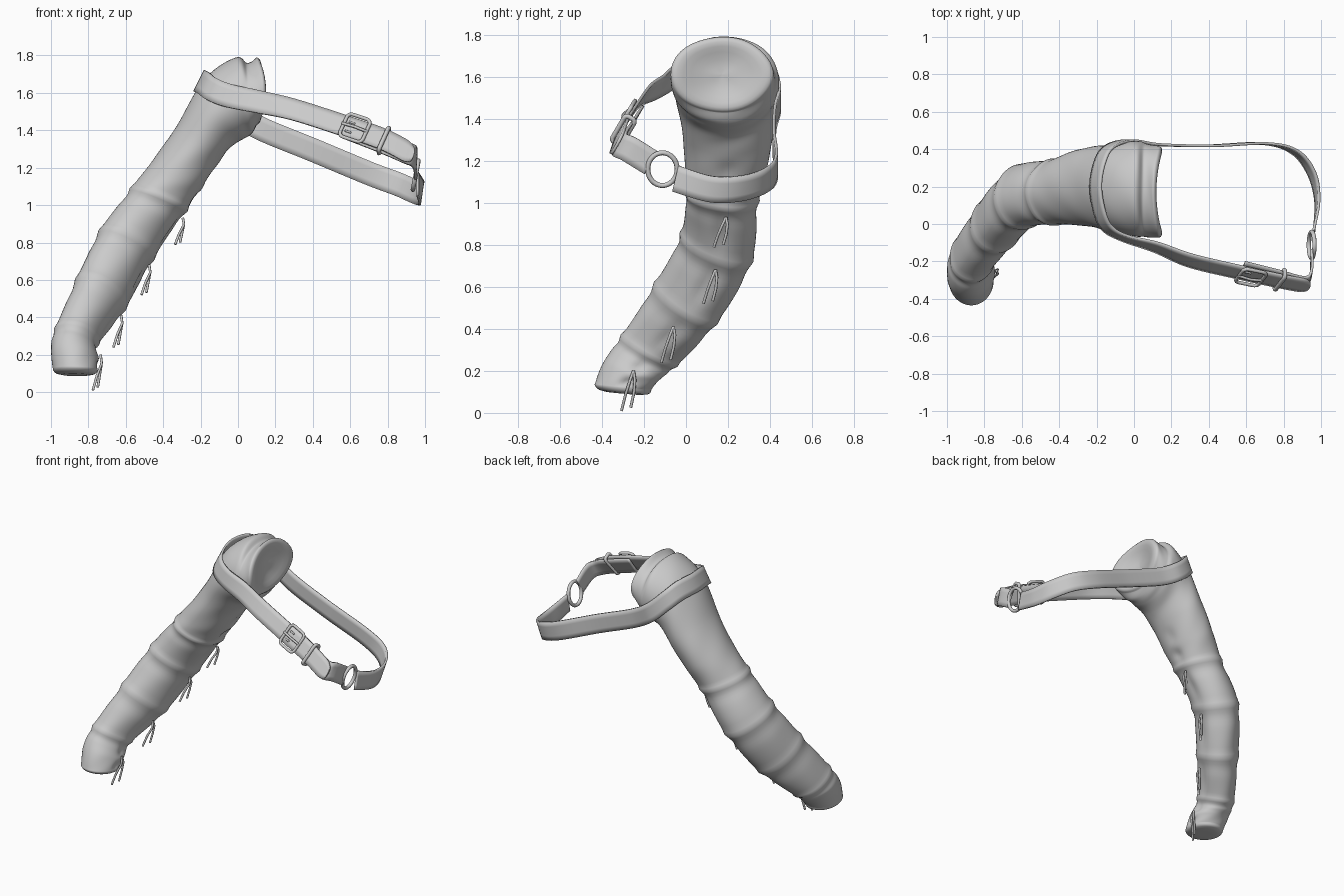
import bpy, bmesh
from math import sin, cos, pi, exp
from mathutils import Vector

if "Cube" in bpy.data.objects:
    bpy.data.objects.remove(bpy.data.objects["Cube"])


def spline(keys, per):
    """Catmull-Rom samples through rows of any length."""
    k = [Vector(r) for r in keys]
    out = []
    for i in range(len(k) - 1):
        a, b, c, d = k[max(i - 1, 0)], k[i], k[i + 1], k[min(i + 2, len(k) - 1)]
        for j in range(per):
            t = j / per
            out.append((b * 2 + (c - a) * t + (a * 2 - b * 5 + c * 4 - d) * t ** 2
                        + (b * 3 - a - c * 3 + d) * t ** 3) * 0.5)
    return out + [k[-1]]


def smooth(ob, angle):
    bpy.ops.object.select_all(action='DESELECT')
    ob.select_set(True)
    bpy.context.view_layer.objects.active = ob
    if ob.type == 'CURVE':
        bpy.ops.object.convert(target='MESH')
    bpy.ops.object.shade_smooth_by_angle(angle=angle)


def grid(name, rows, closed, thick):
    """Skin rows of points, then thicken (or cap) and smooth."""
    bm = bmesh.new()
    vs = [[bm.verts.new(p) for p in r] for r in rows]
    n = len(rows[0])
    for a, b in zip(vs, vs[1:]):
        for j in range(n if closed else n - 1):
            k = (j + 1) % n
            bm.faces.new((a[j], a[k], b[k], b[j]))
    if closed:
        bm.faces.new(vs[0])
        bm.faces.new(vs[-1])
    bmesh.ops.recalc_face_normals(bm, faces=bm.faces)
    me = bpy.data.meshes.new(name)
    bm.to_mesh(me)
    bm.free()
    ob = bpy.data.objects.new(name, me)
    bpy.context.collection.objects.link(ob)
    if thick:
        m = ob.modifiers.new("thickness", 'SOLIDIFY')
        m.thickness, m.offset = thick, 0
    smooth(ob, 1.1)
    return ob


def tube(name, pts, r, cyclic=False):
    """Round rod along points, as a mesh."""
    cu = bpy.data.curves.new(name, 'CURVE')
    cu.dimensions = '3D'
    cu.bevel_depth, cu.bevel_resolution, cu.use_fill_caps = r, 2, True
    s = cu.splines.new('POLY')
    s.points.add(len(pts) - 1)
    for p, q in zip(s.points, pts):
        p.co = (*q, 1)
    s.use_cyclic_u = cyclic
    ob = bpy.data.objects.new(name, cu)
    bpy.context.collection.objects.link(ob)
    smooth(ob, 0.8)


# Sleeve rings: outer x,z / inner x,z / centre y / depth axis y,z
rings = [
    (.10, 1.79, .10, 1.43, .17, .245, 0),
    (.05, 1.76, .075, 1.385, .18, .25, 0),
    (-.01, 1.79, .03, 1.355, .19, .255, 0),
    (-.175, 1.68, -.04, 1.31, .19, .235, 0),
    (-.33, 1.42, -.10, 1.23, .20, .215, 0),
    (-.455, 1.24, -.19, 1.09, .19, .195, 0),
    (-.57, 1.09, -.275, .97, .17, .172, -.02),
    (-.74, .855, -.45, .722, .145, .168, -.06),
    (-.868, .585, -.60, .463, .0, .148, -.085),
    (-.98, .325, -.745, .27, -.175, .13, -.07),
    (-1.0, .23, -.745, .18, -.255, .135, -.04),
    (-.99, .125, -.75, .12, -.30, .135, -.012)]
PER, SIDES = 14, 56
rows = []
for i, k in enumerate(spline(rings, PER)):
    t = i / PER
    lx, lz, rx, rz, yc, by, bz = k
    c = Vector(((lx + rx) / 2, yc, (lz + rz) / 2))
    A = Vector(((rx - lx) / 2, 0, (rz - lz) / 2))
    B = Vector((0, by, bz))
    row = []
    for j in range(SIDES):
        a = 2 * pi * j / SIDES
        d = min(a, 2 * pi - a)
        s = 1.0
        # raised tie bands with a soft hollow under each one
        for seam in (6, 7, 8, 9):
            s += .05 * exp(-((t - seam) / .08) ** 2) - .03 * exp(-((t - seam - .22) / .13) ** 2)
        # gathered seam along the underside and faint creases
        if t > 4:
            s -= .10 * exp(-(d / .22) ** 2) * min(1, t - 4) * sin(pi * (t % 1)) ** 2
        s += .010 * sin(5 * a + 3 * t) * sin(2.2 * t + 1)
        p = c + (A * cos(a) + B * sin(a)) * s
        # shoulder end bows outward at its front and back edges
        p.x += .035 * sin(a) ** 2 * max(0, 1 - t)
        row.append(p)
    rows.append(row)


def close(row, steps, push):
    """Rings shrinking to the middle of an end, each pushed by depth."""
    mid = sum(row, Vector()) / len(row)
    return [[mid + (p - mid) * s + push * h for p in row] for s, h in steps]


# Hollowed shoulder end and rounded hand end
shoulder = close(rows[0], ((.98, .25), (.94, .42), (.87, .5), (.75, .35), (.6, 0), (.4, -.4), (.2, -.65), (.02, -.7)),
                 Vector((.035, 0, 0)))
hand = close(rows[-1], ((.98, .3), (.93, .6), (.85, .8), (.6, 1), (.3, 1), (.02, 1)), Vector((0, .005, -.03)))
grid("sleeve", shoulder[::-1] + rows + hand, True, 0)


def strap(name, keys, tips=()):
    """Ribbon from rows of centre and width direction; tips get rounded."""
    sm = spline(keys, 10)
    if 0 in tips:
        sm = [sm[0].lerp(sm[1], f) for f in (0, .2, .5)] + sm[1:]
    out = []
    for i, k in enumerate(sm):
        c, u = Vector(k[:3]), Vector(k[3:]).normalized() * .063
        if 0 in tips and i < 7:
            u *= (.1, .35, .55, .68, .84, .95, 1)[i]
        out.append([c + u * f for f in (-1, -.5, 0, .5, 1)])
    return grid(name, out, False, .014)


# Main strap: rounded tip, over the shoulder, round the back to the ring
strap("shoulder_strap", [
    (.94, -.335, 1.265, .25, .5, .85), (.78, -.305, 1.35, .25, .5, .85),
    (.55, -.255, 1.43, .22, .5, .85), (.30, -.195, 1.51, .2, .5, .87),
    (.12, -.125, 1.55, .2, .35, .9), (-.05, -.075, 1.585, .35, .15, .9),
    (-.14, -.025, 1.62, .42, .1, .9), (-.183, .06, 1.652, .45, .05, .9),
    (-.205, .20, 1.663, .45, 0, .9), (-.183, .33, 1.652, .45, 0, .9),
    (-.135, .41, 1.60, .42, 0, .9), (-.03, .445, 1.50, .4, 0, .9),
    (.12, .425, 1.41, .35, 0, .93), (.40, .418, 1.295, .33, 0, .95),
    (.70, .43, 1.17, .33, 0, .95), (.86, .385, 1.11, .32, .05, .95),
    (.95, .27, 1.07, .3, .05, .95), (.98, .12, 1.065, .15, .05, 1),
    (.96, -.05, 1.115, 0, .25, 1)], tips=(0,))

# Short strap from the buckle to the ring
strap("buckle_strap", [
    (.58, -.235, 1.41, .22, .5, .85), (.76, -.28, 1.34, .25, .5, .85),
    (.90, -.315, 1.28, .25, .5, .85), (.945, -.27, 1.255, .1, .5, .85),
    (.95, -.165, 1.19, 0, .5, .85)])

# Ring joining the two straps
tube("strap_ring", [(.95 + .015 * sin(a), -.112 + .07 * cos(a), 1.16 + .078 * sin(a))
                    for a in [2 * pi * i / 32 for i in range(32)]], .012, True)

# Buckle frame, keeper and prong in the plane of the strap
D = Vector((.93, -.19, -.31)).normalized()
U = Vector((.22, .5, .85))
U = (U - D * U.dot(D)).normalized()
N = D.cross(U)


def rounded_loop(c, ax, ay, w, h, r):
    pts = []
    for q, (sx, sy) in enumerate(((1, 1), (-1, 1), (-1, -1), (1, -1))):
        for j in range(5):
            a = (q + j / 4) * pi / 2
            pts.append(c + ax * (sx * (w - r) + r * cos(a)) + ay * (sy * (h - r) + r * sin(a)))
    return pts


bc = Vector((.625, -.272, 1.404)) + N * .016
tube("buckle_frame", rounded_loop(bc, D, U, .065, .074, .025), .010, True)
tube("buckle_prong", [bc + D * .065 + N * .005, bc + N * .014, bc - D * .075 + N * .006], .008)
for s in (-.03, .03):
    tube("buckle_slot", [bc - D * .045 + U * s - N * .007, bc - D * .01 + U * s - N * .007], .006)
kc = Vector((.78, -.298, 1.345))
tube("strap_keeper", rounded_loop(kc, N, U, .026, .074, .015), .012, True)

# Tie cords hanging in pairs under each band
for x, y, z, l in ((-.295, .19, .93, .14), (-.475, .14, .68, .16),
                   (-.625, -.06, .41, .17), (-.735, -.25, .20, .19)):
    p = Vector((x, y, z))
    for s in (-1, 1):
        drop = l * (1 if s < 0 else .92)
        tube("tie_cord", [p, p + Vector((.006, s * .012 - .005, -.25 * drop)),
                          p + Vector((-.012 + s * .008, s * .02 - .018, -.6 * drop)),
                          p + Vector((-.028 + s * .013, s * .022 - .035, -drop))], .007)
